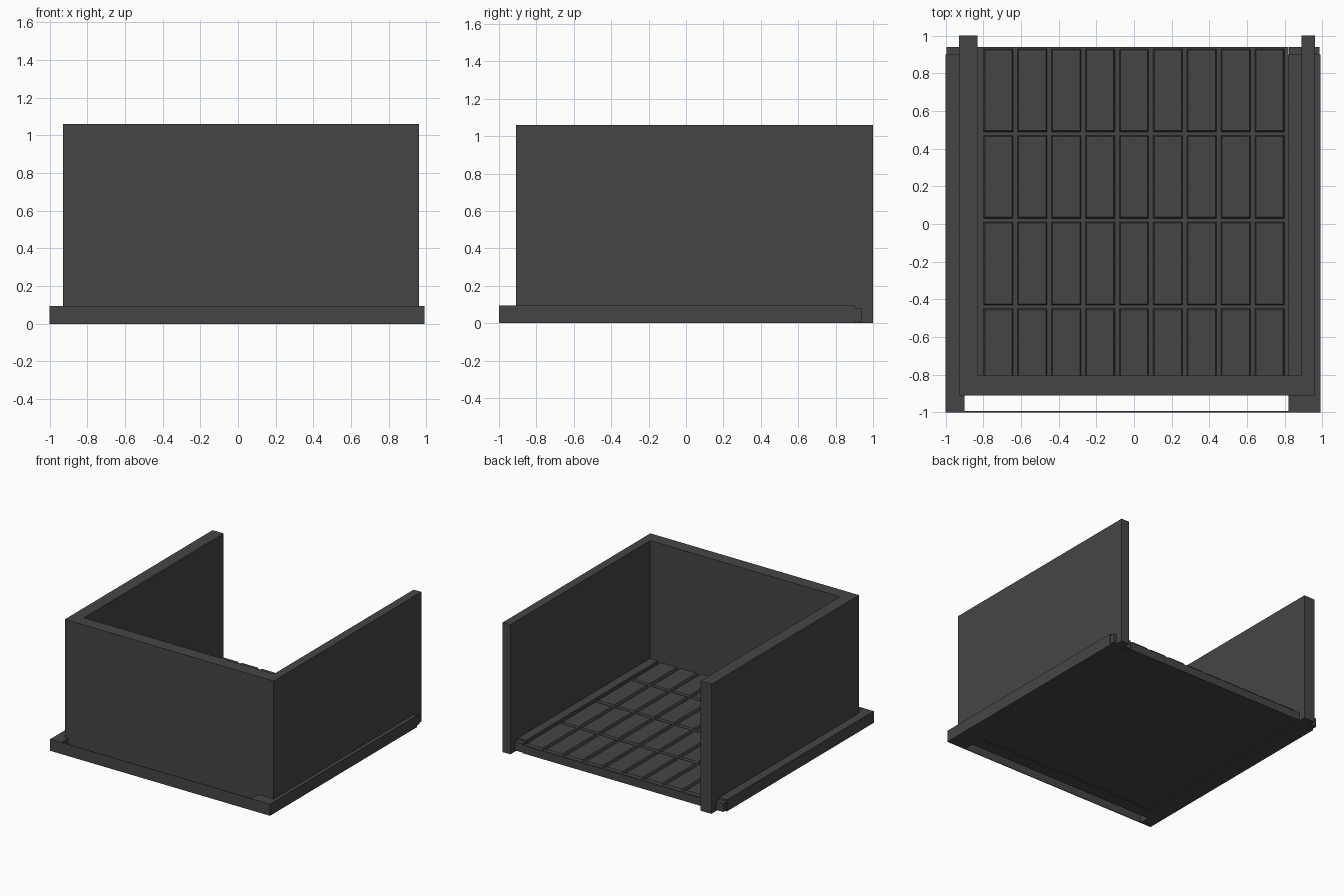
import bpy, bmesh

if "Cube" in bpy.data.objects:
    bpy.data.objects.remove(bpy.data.objects["Cube"])

dark = bpy.data.materials.new("dark_grey")
dark.diffuse_color = (0.06, 0.06, 0.06, 1)
dark.use_nodes = True
dark.node_tree.nodes["Principled BSDF"].inputs["Base Color"].default_value = dark.diffuse_color


def finish(name, bm):
    bmesh.ops.recalc_face_normals(bm, faces=bm.faces)
    mesh = bpy.data.meshes.new(name)
    bm.to_mesh(mesh)
    bm.free()
    mesh.materials.append(dark)
    obj = bpy.data.objects.new(name, mesh)
    bpy.context.collection.objects.link(obj)
    return obj


def add_prism(bm, outline, z0, z1):
    """Extrude a plan outline from z0 to z1."""
    face = bm.faces.new([bm.verts.new((x, y, z0)) for x, y in outline])
    ext = bmesh.ops.extrude_face_region(bm, geom=[face], use_keep_orig=True)
    top = [v for v in ext["geom"] if isinstance(v, bmesh.types.BMVert)]
    bmesh.ops.translate(bm, verts=top, vec=(0, 0, z1 - z0))
    return top


def rect(x0, x1, y0, y1):
    return [(x0, y0), (x1, y0), (x1, y1), (x0, y1)]


def prism(name, outline, z0, z1):
    bm = bmesh.new()
    add_prism(bm, outline, z0, z1)
    return finish(name, bm)


# U-shaped room walls, open at the back
prism("walls", [(-0.93, 1), (-0.93, -0.91), (0.96, -0.91), (0.96, 1),
                (0.89, 1), (0.89, -0.805), (-0.83, -0.805), (-0.83, 1)], 0, 1.06)

# Floor slab
prism("floor_slab", rect(-0.84, 0.82, -0.90, 0.94), 0.005, 0.07)

# Skirting: side rails, their inset back stubs and the thin front sheet
for side, x0, x1 in (("left", -1.0, -0.90), ("right", 0.82, 0.99)):
    prism(side + "_skirting", rect(x0, x1, -1, 0.90), 0, 0.095)
    prism(side + "_skirting_stub", rect(x0 + 0.004, x1 - 0.004, 0.90, 0.94), 0.01, 0.08)
prism("front_skirting", rect(-0.90, 0.82, -1, -0.994), 0, 0.095)

# Raised floor tiles with chamfered rims, 9 columns by 4 rows
bm = bmesh.new()
for col in range(9):
    for row in range(4):
        x, y = -0.72 + col * 0.18, -0.67 + row * 0.46
        for v in add_prism(bm, rect(x - 0.08, x + 0.08, y - 0.222, y + 0.222), 0.065, 0.088):
            v.co.x += 0.008 if v.co.x < x else -0.008
            v.co.y += 0.008 if v.co.y < y else -0.008
finish("floor_tiles", bm)
